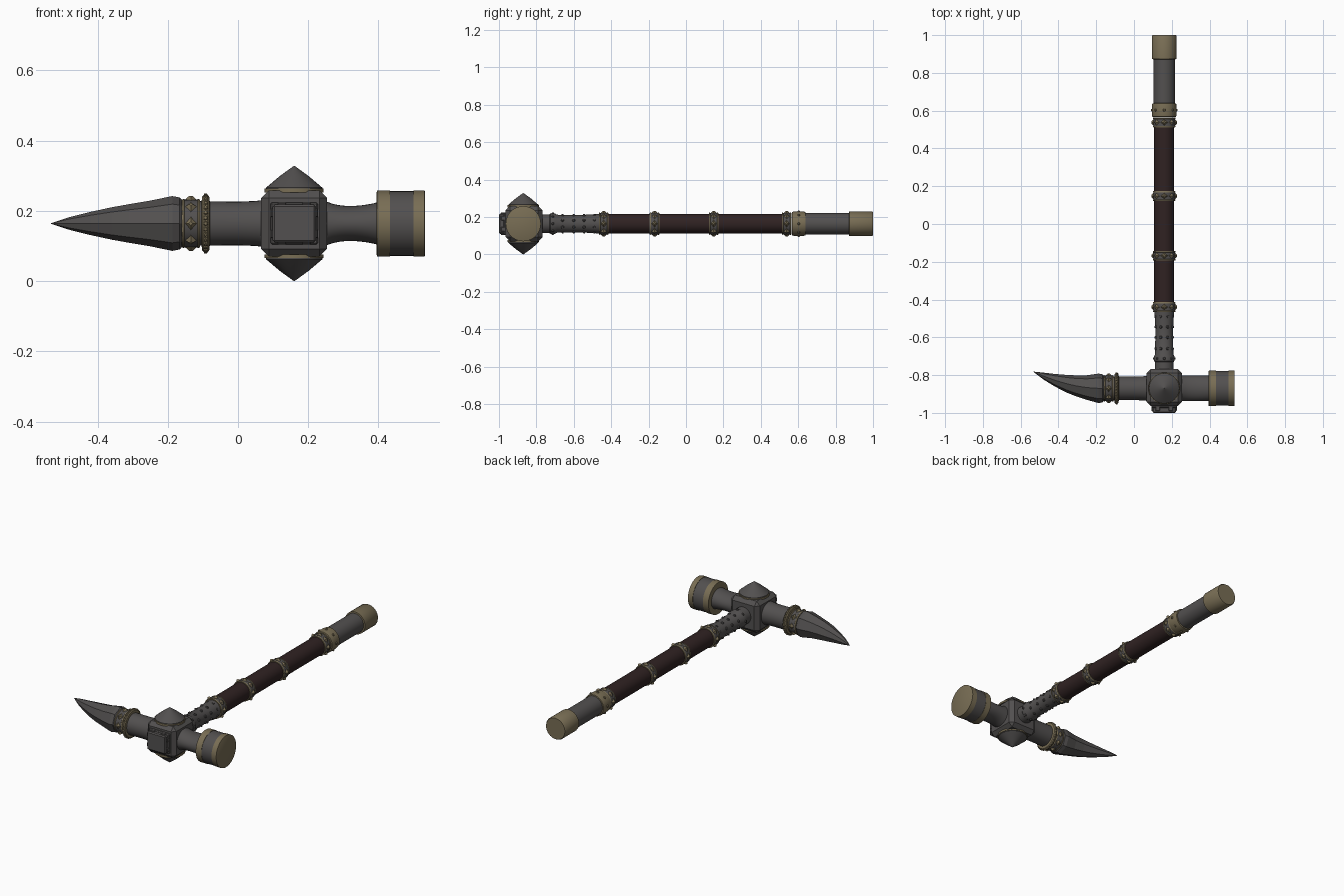
import bpy, bmesh, math
from mathutils import Vector

if "Cube" in bpy.data.objects:
    bpy.data.objects.remove(bpy.data.objects["Cube"], do_unlink=True)

CENTRE = Vector((0.16, -0.87, 0.164))   # where the head and handle axes cross


def material(name, rgb):
    m = bpy.data.materials.new(name)
    m.use_nodes = True
    m.diffuse_color = (*rgb, 1)
    bsdf = m.node_tree.nodes["Principled BSDF"]
    bsdf.inputs["Base Color"].default_value = (*rgb, 1)
    bsdf.inputs["Roughness"].default_value = 0.6
    return m


IRON = material("dark iron", (0.085, 0.08, 0.079))
BRASS = material("dull brass", (0.19, 0.155, 0.09))
WOOD = material("dark leather", (0.029, 0.016, 0.016))


def finish(name, bm, mats, smooth=35):
    bmesh.ops.recalc_face_normals(bm, faces=bm.faces)
    mesh = bpy.data.meshes.new(name)
    bm.to_mesh(mesh)
    bm.free()
    ob = bpy.data.objects.new(name, mesh)
    bpy.context.collection.objects.link(ob)
    for m in mats:
        mesh.materials.append(m)
    if smooth:
        bpy.ops.object.select_all(action="DESELECT")
        ob.select_set(True)
        bpy.context.view_layer.objects.active = ob
        bpy.ops.object.shade_smooth_by_angle(angle=math.radians(smooth))
    return ob


def point(axis, t, r, a):
    """Point at position t along the axis, radius r and angle a around it."""
    p = CENTRE.copy()
    others = [i for i in range(3) if i != axis]
    p[axis] = t
    p[others[0]] += r * math.cos(a)
    p[others[1]] += r * math.sin(a)
    return p


def lathe(name, axis, profile, mats, sides=32, bands=(), smooth=35, warp=None):
    """Capped turned part; bands gives a material index for each profile step."""
    bm = bmesh.new()
    rings = []
    for t, r in profile:
        ring = [bm.verts.new(point(axis, t, r, math.tau * k / sides)) for k in range(sides)]
        rings.append(ring)
    for i, (a, b) in enumerate(zip(rings, rings[1:])):
        for k in range(sides):
            n = (k + 1) % sides
            f = bm.faces.new((a[k], a[n], b[n], b[k]))
            f.material_index = bands[i] if bands else 0
    for ring, step in ((rings[0], 0), (rings[-1], -1)):
        bm.faces.new(ring).material_index = bands[step] if bands else 0
    if warp:
        for v in bm.verts:
            warp(v.co)
    return finish(name, bm, mats, smooth)


def studs(name, axis, positions, r, size, height, mat, count=8, sides=4, tip=0.3, turn=0):
    """Rings of small raised studs pointing outwards from the axis."""
    bm = bmesh.new()
    for t in positions:
        for k in range(count):
            a = math.tau * k / count + turn
            base = point(axis, t, r, a)
            out = (point(axis, t, r + 1, a) - base).normalized()
            mat4 = out.to_track_quat("Z", "Y").to_matrix().to_4x4()
            mat4.translation = base + out * height / 2
            bmesh.ops.create_cone(bm, cap_ends=True, segments=sides, radius1=size,
                                  radius2=size * tip, depth=height, matrix=mat4)
    return finish(name, bm, [mat], 0)


def box(name, lo, hi, mat, bevel=0.0, segments=1):
    bm = bmesh.new()
    bmesh.ops.create_cube(bm, size=1)
    for v in bm.verts:
        v.co = [(l + h) / 2 + c * (h - l) for c, l, h in zip(v.co, lo, hi)]
    if bevel:
        bmesh.ops.bevel(bm, geom=bm.edges[:], offset=bevel, segments=segments, affect="EDGES")
    return finish(name, bm, [mat], 30)


def studded_band(name, axis, t, r):
    """Iron band with brass rims and a ring of brass studs."""
    lathe(name, axis, [(t - .026, r - .004), (t - .026, r), (t - .02, r + .002), (t - .018, r),
                       (t + .018, r), (t + .02, r + .002), (t + .026, r), (t + .026, r - .004)],
          [IRON, BRASS], bands=(1, 1, 1, 0, 1, 1, 1))
    studs(name + "_studs", axis, [t], r - .003, .019, .013, BRASS)


# Central block
cx, cy, cz = CENTRE
H = 0.094
box("head_block", CENTRE - Vector((H, H, H)), CENTRE + Vector((H, H + .008, H)), IRON, 0.022)

# Pointed caps above and below, each on a thin brass ring
for name, s in (("top", 1), ("bottom", -1)):
    lathe(name + "_cap_ring", 2, [(cz + s * .088, .084), (cz + s * .099, .084)], [BRASS])
    lathe(name + "_cap_cone", 2, [(cz + s * .095, .081), (cz + s * .102, .08),
                                  (cz + s * .135, .041), (cz + s * .164, .001)], [IRON])

# Front plate with clips on its four edges
box("front_plate_base", (cx - .068, -.975, cz - .06), (cx + .068, -.95, cz + .06), IRON, .005)
box("front_plate", (cx - .062, -1, cz - .054), (cx + .062, -.96, cz + .054), IRON, .006)
for s in (-1, 1):
    for k in (-1, 1):
        box("plate_side_clip", (cx + s * .062 - .006, -.99, cz + k * .03 - .012),
            (cx + s * .062 + .006, -.96, cz + k * .03 + .012), IRON, .003)
        box("plate_edge_clip", (cx + k * .035 - .012, -.99, cz + s * .055 - .005),
            (cx + k * .035 + .012, -.96, cz + s * .055 + .005), IRON, .003)


# Hammer neck, pinched in height, and the banded striking head
def pinch(co):
    s = min(max((co.x - .25) / .15, 0), 1)
    co.z = cz + (co.z - cz) * (.96 - .2 * math.sin(math.pi * s ** .8) ** .8 - .06 * s)


lathe("hammer_neck", 0, [(.24 + .016 * i, .068) for i in range(11)], [IRON], warp=pinch)
lathe("hammer_head", 0, [(.395, .09), (.396, .094), (.433, .094), (.433, .092),
                         (.5, .092), (.5, .094), (.531, .094), (.532, .092)],
      [IRON, BRASS], sides=40, bands=(1, 1, 1, 0, 1, 1, 1))

# Spike neck, beaded ring and studded collar
lathe("spike_neck", 0, [(.08, .068), (.05, .064), (0, .062), (-.08, .063), (-.17, .064)], [IRON])
lathe("beaded_ring", 0, [(-.104, .06), (-.102, .077), (-.097, .081), (-.087, .081),
                         (-.082, .077), (-.08, .06)], [BRASS])
studs("ring_beads", 0, [-.092], .078, .008, .007, BRASS, count=32, sides=6, tip=.6)
studded_band("spike_collar", 0, -.134, .068)


# Curved faceted spike
def curve_back(co):
    s = max(0, (-.187 - co.x) / .346)
    co.y += .088 * s ** 1.8


lathe("spike", 0, [(-.155, .062), (-.166, .074), (-.187, .078), (-.25, .065), (-.31, .055),
                   (-.36, .046), (-.42, .033), (-.48, .018), (-.532, .001)],
      [IRON], sides=8, smooth=0, warp=curve_back)

# Riveted iron shank
lathe("shank", 1, [(-.79, .05), (-.73, .05), (-.725, .054), (-.7, .054), (-.69, .048),
                   (-.55, .047), (-.5, .05), (-.45, .053)], [IRON])
studs("shank_rivets", 1, [-.66, -.6, -.545, -.49], .046, .009, .008, IRON, sides=8, tip=.6,
      turn=math.pi / 8)
studs("flange_rivets", 1, [-.712], .052, .008, .007, IRON, sides=8, tip=.6)

# Wrapped grip and its studded bands
lathe("grip", 1, [(-.45, .053), (.56, .053)], [WOOD])
for i, y in enumerate((-.44, -.168, .148, .538)):
    studded_band("grip_band_%d" % (i + 1), 1, y, .058)

# Brass collar, iron pommel shaft and end cap
lathe("pommel_collar", 1, [(.566, .055), (.568, .063), (.578, .065), (.627, .065),
                           (.638, .063), (.64, .055)], [BRASS])
studs("collar_rivets", 1, [.603], .063, .008, .007, BRASS, sides=8, tip=.6)
lathe("pommel_shaft", 1, [(.63, .057), (.9, .057)], [IRON])
lathe("end_cap", 1, [(.872, .057), (.873, .066), (.994, .066), (1, .062)], [BRASS])
